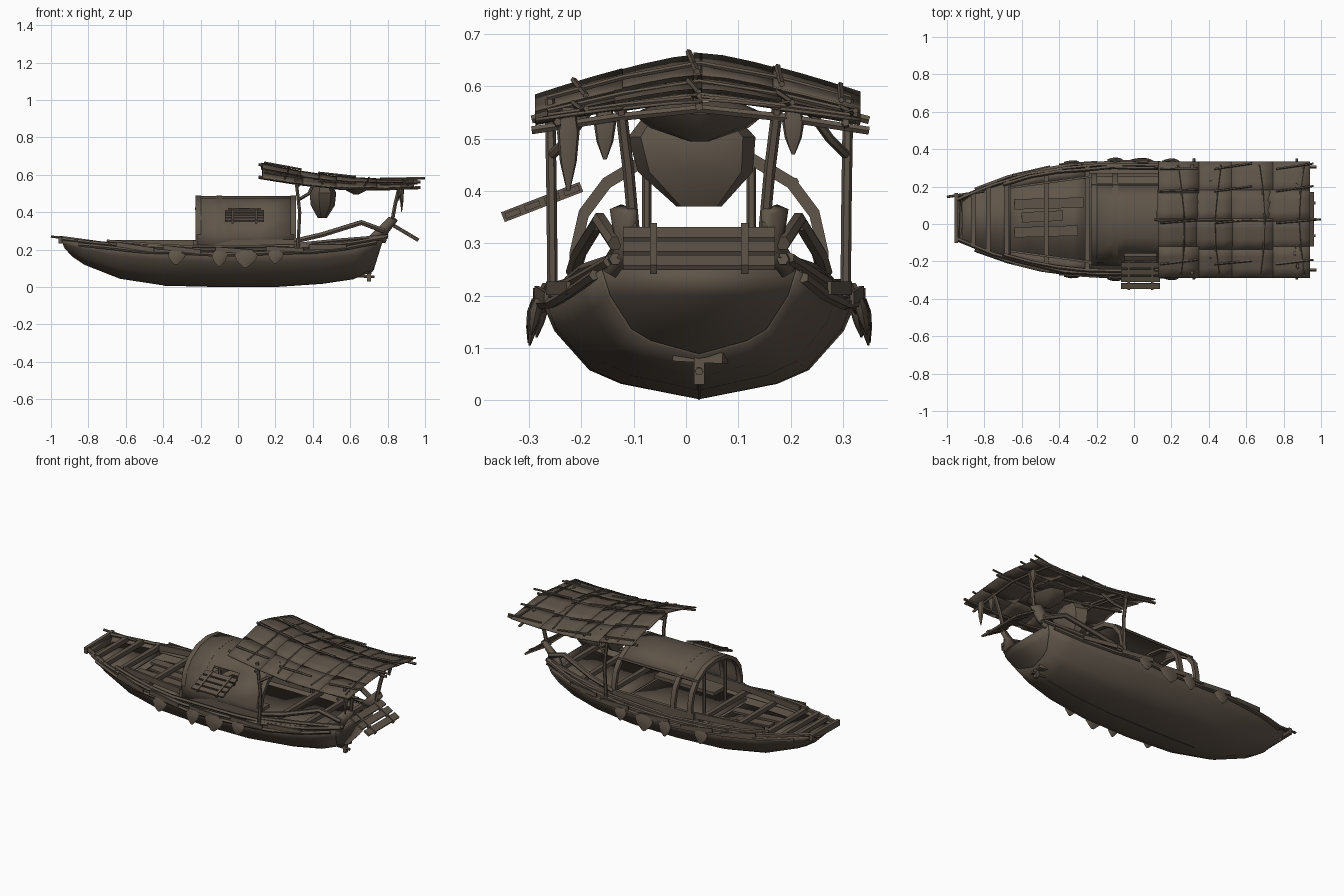
import bpy, bmesh, math, random
from mathutils import Vector

random.seed(4)
if "Cube" in bpy.data.objects:
    bpy.data.objects.remove(bpy.data.objects["Cube"], do_unlink=True)

wood = bpy.data.materials.new("weathered_wood")
wood.use_nodes = True
colour = (0.115, 0.09, 0.067, 1)
wood.diffuse_color = colour
wood.node_tree.nodes["Principled BSDF"].inputs["Base Color"].default_value = colour
KEEL_Y = 0.025  # the hull sits slightly off centre


def build(name, verts, faces, thick=0):
    mesh = bpy.data.meshes.new(name)
    mesh.from_pydata([(x, y + KEEL_Y, z) for x, y, z in verts], [], faces)
    bm = bmesh.new()
    bm.from_mesh(mesh)
    bmesh.ops.recalc_face_normals(bm, faces=bm.faces)
    bm.to_mesh(mesh)
    bm.free()
    mesh.materials.append(wood)
    ob = bpy.data.objects.new(name, mesh)
    bpy.context.collection.objects.link(ob)
    if thick:
        mod = ob.modifiers.new("thickness", "SOLIDIFY")
        mod.thickness, mod.offset = thick, 0
    bpy.ops.object.select_all(action="DESELECT")
    ob.select_set(True)
    bpy.context.view_layer.objects.active = ob
    bpy.ops.object.shade_smooth_by_angle(angle=math.radians(40))


def loft(name, rings, closed=False, caps=False, thick=0, skip=()):
    n = len(rings[0])
    faces = []
    for i in range(len(rings) - 1):
        for j in range(n if closed else n - 1):
            if (i, j) not in skip:
                k = (j + 1) % n
                faces.append((i * n + j, i * n + k, (i + 1) * n + k, (i + 1) * n + j))
    if caps:
        faces += [tuple(range(n)), tuple(range(len(rings) * n - n, len(rings) * n))]
    build(name, [v for r in rings for v in r], faces, thick)


def board(name, a, b, width, thick, up=(0, 0, 1)):
    a, b = Vector(a), Vector(b)
    side = (b - a).cross(Vector(up)).normalized()
    nrm = side.cross(b - a).normalized()
    rings = [[p + side * width / 2 * s + nrm * thick / 2 * t
              for s, t in ((-1, -1), (1, -1), (1, 1), (-1, 1))] for p in (a, b)]
    loft(name, rings, True, True)


def pole(name, points, r, sides=6):
    pts = [Vector(p) for p in points]
    rings = []
    for i, p in enumerate(pts):
        d = (pts[min(i + 1, len(pts) - 1)] - pts[max(i - 1, 0)]).normalized()
        u = d.cross(Vector((0, 0, 1)) if abs(d.z) < 0.8 else Vector((1, 0, 0))).normalized()
        v = d.cross(u)
        rings.append([p + (u * math.cos(t) + v * math.sin(t)) * r
                      for t in (math.tau * k / sides for k in range(sides))])
    loft(name, rings, True, True)


def bag(name, x, y, rx, ry, top, low, lean=0, mid=.75, tip=.15):
    rings = []
    for f, s in ((0, 0.6), (0.3, 1), (0.65, mid), (1, tip)):
        rings.append([(x + rx * s * math.cos(k * math.tau / 7),
                       y + lean * f + ry * s * math.sin(k * math.tau / 7),
                       top + (low - top) * f) for k in range(7)])
    loft(name, rings, True, True)


# Hull stations: x, half width, gunwale height, keel height
stations = [(-0.93, .115, .25, .21), (-0.88, .14, .243, .165), (-0.82, .165, .235, .125),
            (-0.63, .225, .215, .05), (-0.4, .275, .2, .015), (-0.1, .295, .19, .008),
            (0.2, .29, .195, .008), (0.45, .26, .205, .025), (0.62, .22, .225, .05),
            (0.74, .185, .25, .09)]


def edge(x):
    for a, b in zip(stations, stations[1:]):
        if x <= b[0] or b is stations[-1]:
            t = (x - a[0]) / (b[0] - a[0])
            return a[1] + (b[1] - a[1]) * t, a[2] + (b[2] - a[2]) * t


def span(a, b, n):
    return [a + (b - a) * i / n for i in range(n + 1)]


half = [(1, 1), (.92, .7), (.7, .3), (.5, .16), (0, 0)]
section = [(-w, h) for w, h in half] + [(w, h) for w, h in half[-2::-1]]
rings = []
for x, w, top, low in stations:
    rake = .05 if x > .7 else (-.02 if x < -.9 else 0)
    rings.append([(x + rake * (h - .4), w * s, low + (top - low) * h) for s, h in section])
loft("hull", rings, thick=.012)
build("transom", rings[-1], [tuple(range(9))], .01)
build("bow_plate", rings[0], [tuple(range(9))], .01)
pole("keel", [(x, 0, low + .002) for x, w, top, low in stations[4:9]], .01, 4)

# Decks follow the hull outline
for name, x0, x1, drop, fit in (("bow_deck", -.92, -.66, .025, .95), ("well_floor", -.66, -.24, .07, .84),
                                ("cabin_floor", -.24, .3, .05, .92), ("stern_deck", .3, .75, .035, .93)):
    loft(name, [[(x, s * edge(x)[0] * fit, edge(x)[1] - drop) for s in (-1, 1)]
                for x in span(x0, x1, 5)], thick=.01)
for i, x in enumerate((-.86, -.78, -.68, -.47, -.25, .36, .55, .7)):
    w, z = edge(x)
    board(f"cross_beam_{i}", (x, -w, z + .005), (x, w, z + .005), .025, .025)
for i, (y, x0, x1) in enumerate(((-.07, -.64, -.3), (.01, -.6, -.38), (.08, -.64, -.27))):
    board(f"walk_plank_{i}", (x0, y, .19), (x1, y + .01, .175), .055, .012)
board("bow_beam", (-.95, -.125, .25), (-.95, .14, .255), .02, .035)
pole("bow_pole", [(-1, .12, .27), (-.8, .15, .245)], .007)

# Rails, fenders and stern pieces, mirrored across the keel
for s, side in ((-1, "right"), (1, "left")):
    for r, (out, up, x0, x1) in enumerate(((.0, .008, -.95, .79), (.012, -.014, -.85, .74), (-.015, .022, -.7, .6))):
        pole(f"{side}_gunwale_{r}", [(x, s * (edge(x)[0] + out + random.uniform(-.004, .004)),
             edge(x)[1] + up + random.uniform(-.005, .005)) for x in span(x0, x1, 9)], .011, 5)
    for i, x in enumerate((-.55, -.3, -.02, .25, .48)):
        ends = [(e, s * (edge(e)[0] + .02), edge(e)[1] + dz) for e, dz in ((x - .1, .012), (x + .1, -.006))]
        board(f"{side}_rail_splint_{i}", ends[0], ends[1], .008, .025)
    loft(f"{side}_side_deck", [[(x, s * edge(x)[0] * f, edge(x)[1] - .008) for f in (.76, .97)]
         for x in span(-.66, -.24, 4)], thick=.01)
    board(f"{side}_coaming", (-.66, s * .17, .235), (-.22, s * .23, .235), .012, .035)
    board(f"{side}_cabin_sill", (-.24, s * .235, .22), (.32, s * .24, .225), .02, .06)
    for i, (x, rx, low) in enumerate(((-.33, .05, .12), (-.1, .045, .11), (.04, .065, .105), (.2, .045, .125))):
        bag(f"{side}_fender_{i}", x, s * (edge(x)[0] + .017), rx, .013, .195, low, s * .014)
    # Stern handrail and quarter fin
    pole(f"{side}_stern_rail", [(.3, s * .24, .245), (.45, s * .23, .28), (.66, s * .19, .345), (.78, s * .16, .3)], .015)
    pole(f"{side}_lower_rail", [(.3, s * .25, .225), (.55, s * .22, .25), (.8, s * .16, .27)], .012)
    build(f"{side}_stern_fin", [(.68, s * .18, .25), (.79, s * .17, .24), (.8, s * .13, .29),
          (.85, s * .13, .36), (.81, s * .16, .37), (.73, s * .15, .3)], [(0, 1, 2, 5), (2, 3, 4, 5)], .025)
    # Canopy posts and braces
    pole(f"{side}_front_post", [(.32, s * .28, .2), (.33, s * .282, .4), (.31, s * .285, .575)], .01)
    pole(f"{side}_post_branch", [(.33, s * .28, .47), (.38, s * .25, .5), (.41, s * .2, .57)], .009)
    pole(f"{side}_rear_post", [(.82, s * .125, .33), (.84, s * .135, .44), (.87, s * .15, .56)], .011)

# Cabin: arched shell open low on the left side, with a window on the right
arch = [(.24, .2), (.243, .28), (.225, .36), (.18, .42), (.1, .468), (0, .483)]
full = [(-y, z) for y, z in arch] + [(y, z) for y, z in arch[-2::-1]]
cuts = (-.22, -.05, .12, .3)
loft("cabin_shell", [[(x, y, z) for y, z in full[:8]] for x in cuts], thick=.01, skip={(1, 2)})
for i, x in enumerate((-.212, -.1, .295)):
    loft(f"cabin_rib_{i}", [[(x + dx, y * k, .2 + (z - .2) * k) for dx, k in
         ((-.014, .94), (.014, .94), (.014, 1.02), (-.014, 1.02))] for y, z in full], True, True)
pole("cabin_eave", [(-.23, .183, .418), (.31, .183, .418)], .008)
for i, y in enumerate((-.1, .1)):
    pole(f"cabin_door_post_{i}", [(-.21, y, .15), (-.21, y, .45)], .009)
board("cabin_bench", (-.15, -.14, .22), (.25, -.14, .22), .12, .02)


# Slatted panels: planks with two battens across
def slats(name, start, end, along, count):
    start, end, along = Vector(start), Vector(end), Vector(along)
    step = (end - start) / count
    up = along.cross(step).normalized()
    for i in range(count):
        c = start + step * (i + .5)
        board(f"{name}_plank_{i}", c - along, c + along, step.length * .75, .011, up)
    for i, f in enumerate((-.6, .6)):
        board(f"{name}_batten_{i}", start + along * f, end + along * f, .014, .02, up)


slats("window_shutter", (.035, -.225, .408), (.035, -.375, .35), (.105, 0, 0), 4)
slats("stern_panel", (.83, 0, .33), (.965, 0, .25), (0, .145, 0), 3)

# Canopy of overlapping mats on a pole lattice
ridge = [(.13, .663), (.33, .622), (.58, .583), (.78, .574), (.94, .573)]


def roof(x, y):
    for (a, za), (b, zb) in zip(ridge, ridge[1:]):
        if x <= b or b == ridge[-1][0]:
            z = za + (zb - za) * (x - a) / (b - a)
            break
    drop = .075 - .04 * (x - .13) / .8
    return z - drop * (abs(y) / .3) ** 1.3


xs, ys = span(.14, .93, 4), span(-.305, .3, 4)
for i in range(4):
    for j in range(4):
        lift, jx = random.uniform(-.003, .003), random.uniform(0, .02)
        loft(f"canopy_mat_{i}_{j}", [[(x, y, roof(x, y) + lift) for y in span(ys[j] - .008, ys[j + 1] + .008, 3)]
             for x in span(xs[i] - jx, xs[i + 1] + .01, 3)], thick=.006)
for i, y in enumerate((-.27, .0, .28)):
    pole(f"canopy_under_pole_{i}", [(x, y, roof(x, y) - .012) for x in span(.11, .975, 4)], .008, 5)
for i, y in enumerate((-.24, -.02, .15, .27)):
    for k, x in enumerate((.14, .43, .76)):
        end = 1 if (i, k) == (1, 2) else x + .2
        pole(f"canopy_top_pole_{i}_{k}", [(x, y, roof(x, y) + .007),
             (end, y + random.uniform(0, .03), roof(end, y) + .01)], .006, 5)
for i, x in enumerate((.25, .45, .68, .9)):
    pole(f"canopy_cross_pole_{i}", [(x + .02 * math.sin(i * 3 + k), y, roof(x, y) + .006)
         for k, y in enumerate(span(-.29, .29, 4))], .005, 5)
for i, x in enumerate((.32, .87)):
    pole(f"canopy_rafter_{i}", [(x, y, roof(x, y) - .016) for y in span(-.32, .325, 4)], .008, 5)

# Hanging goods under the canopy
bag("hanging_sack", .45, -.02, .075, .125, .56, .37, .02, .9, .35)
bag("hanging_cloth", .63, 0, .09, .13, .57, .495)
for i, (x, y, low) in enumerate(((.875, -.25, .4), (.86, -.18, .46), (.87, .18, .47))):
    bag(f"hanging_strip_{i}", x, y, .012, .022, .56, low)

# Rudder gear
pole("rudder_shaft", [(.55, 0, .06), (.73, 0, .055)], .008)
board("rudder_post", (.7, 0, .03), (.7, 0, .09), .02, .02, (1, 0, 0))
board("rudder_blade", (.67, -.045, .085), (.69, .05, .08), .05, .02)
